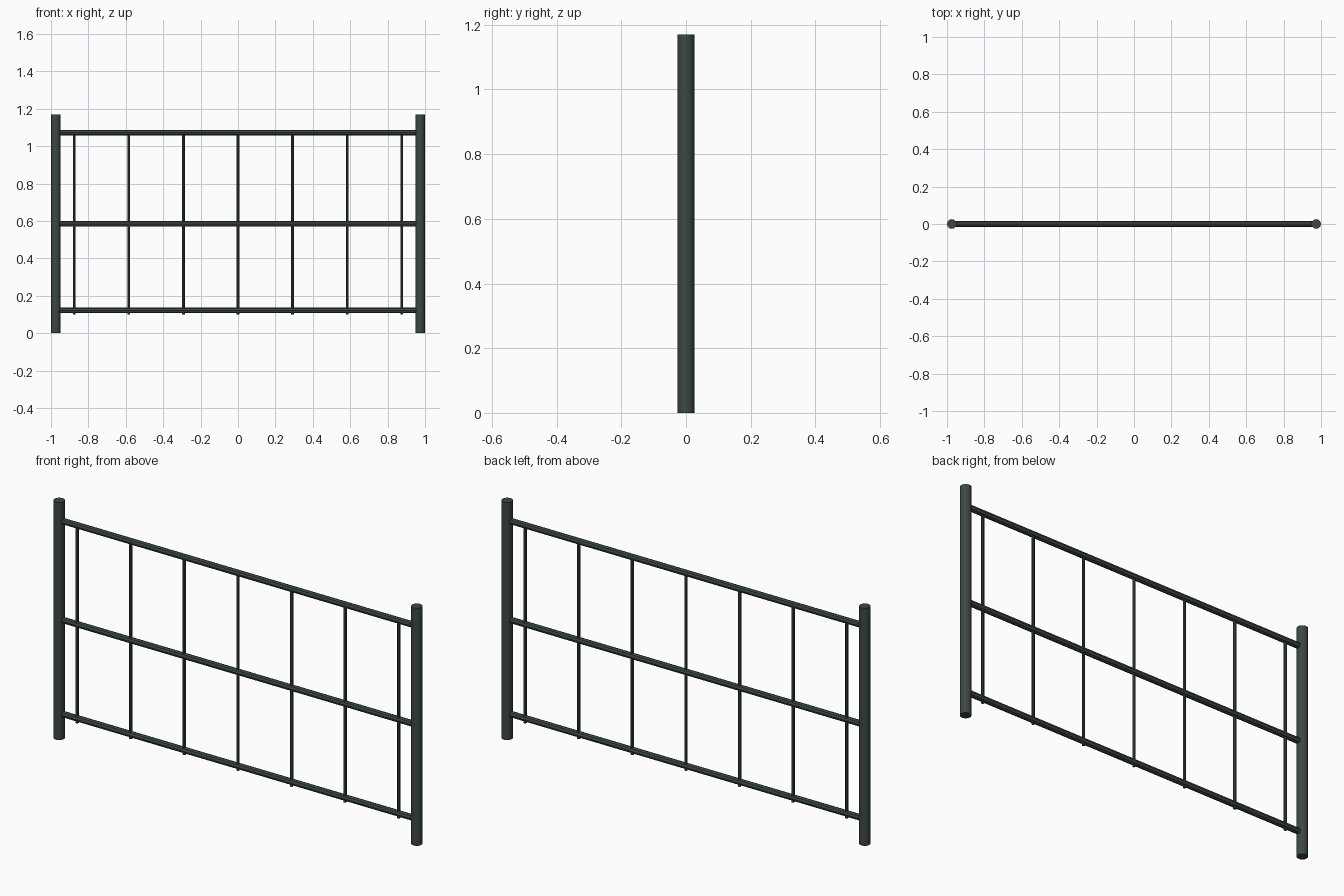
import bpy
import math

cube = bpy.data.objects.get("Cube")
if cube:
    bpy.data.objects.remove(cube, do_unlink=True)

# Dark painted metal
paint = bpy.data.materials.new("dark_green_grey_metal")
paint.use_nodes = True
colour = (0.045, 0.064, 0.058, 1)
paint.diffuse_color = colour
paint.node_tree.nodes["Principled BSDF"].inputs["Base Color"].default_value = colour


def bar(name, centre, radius, length, sides, along_x=False):
    turn = (0, math.pi / 2, 0) if along_x else (0, 0, 0)
    bpy.ops.mesh.primitive_cylinder_add(
        vertices=sides, radius=radius, depth=length, location=centre, rotation=turn)
    obj = bpy.context.object
    obj.name = name
    obj.data.materials.append(paint)
    bpy.ops.object.shade_smooth_by_angle(angle=math.radians(40))
    return obj


HEIGHT = 1.17
POST_RADIUS = 0.026
POST_X = 1 - POST_RADIUS

# End posts
for side, sign in (("left", 1), ("right", -1)):
    bar(side + "_post", (sign * POST_X, 0, HEIGHT / 2), POST_RADIUS, HEIGHT, 12)

# Horizontal rails
for name, z in (("bottom", 0.122), ("middle", 0.585), ("top", 1.072)):
    bar(name + "_rail", (0, 0, z), 0.015, 2 * POST_X, 8, along_x=True)

# Evenly spaced thin uprights
LOW, HIGH = 0.10, 1.07
for i in range(7):
    x = (i - 3) * 0.292
    bar(f"upright_{i + 1}", (x, 0, (LOW + HIGH) / 2), 0.0075, HIGH - LOW, 8)
